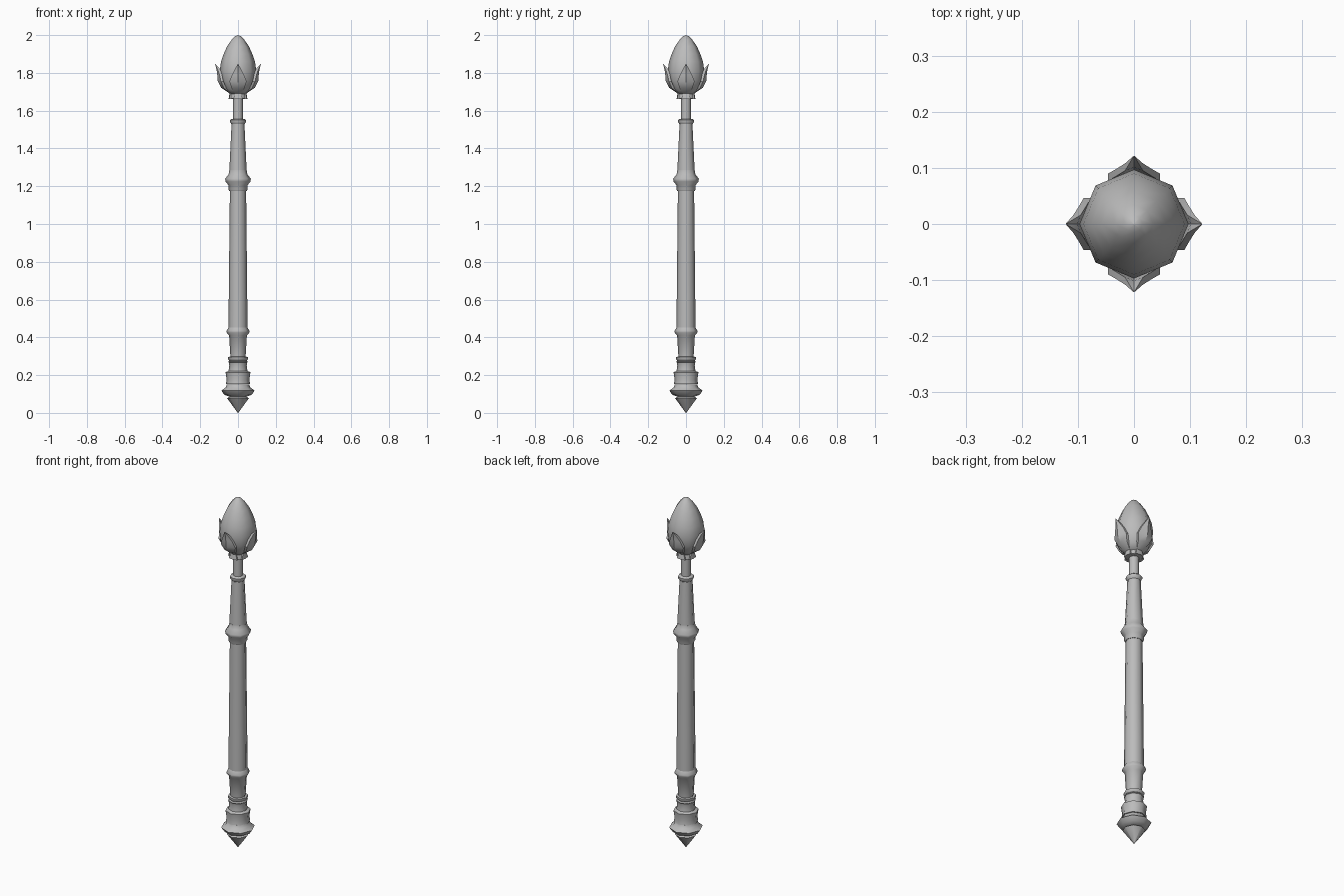
import bpy, bmesh, math

cube = bpy.data.objects.get("Cube")
if cube:
    bpy.data.objects.remove(cube)

# One plain grey for every part
grey = bpy.data.materials.new("stone grey")
grey.use_nodes = True
grey.diffuse_color = (0.5, 0.5, 0.5, 1)
grey.node_tree.nodes["Principled BSDF"].inputs["Base Color"].default_value = (0.5, 0.5, 0.5, 1)

SIDES = 8


def finish(name, bm, angle=50):
    bmesh.ops.remove_doubles(bm, verts=bm.verts, dist=0.0002)
    bmesh.ops.recalc_face_normals(bm, faces=bm.faces)
    mesh = bpy.data.meshes.new(name)
    bm.to_mesh(mesh)
    bm.free()
    mesh.materials.append(grey)
    obj = bpy.data.objects.new(name, mesh)
    bpy.context.collection.objects.link(obj)
    bpy.ops.object.select_all(action='DESELECT')
    obj.select_set(True)
    bpy.context.view_layer.objects.active = obj
    bpy.ops.object.shade_smooth_by_angle(angle=math.radians(angle))
    return obj


def turned(name, profile):
    """Turn a (radius, height) profile around the upright axis."""
    bm = bmesh.new()
    points = [(0, profile[0][1])] + profile + [(0, profile[-1][1])]
    rings = [[bm.verts.new((r * math.cos(math.tau * i / SIDES),
                            r * math.sin(math.tau * i / SIDES), z))
              for i in range(SIDES)] for r, z in points]
    for low, high in zip(rings, rings[1:]):
        for i in range(SIDES):
            j = (i + 1) % SIDES
            bm.faces.new((low[i], low[j], high[j], high[i]))
    return finish(name, bm)


# Foot and handle
turned("foot_spike", [(0.001, 0), (0.058, 0.078), (0.04, 0.088)])
turned("foot_flare", [(0.04, 0.085), (0.072, 0.095), (0.088, 0.118), (0.065, 0.135), (0.06, 0.15)])
turned("foot_bell", [(0.064, 0.152), (0.06, 0.175), (0.066, 0.215), (0.05, 0.222),
                     (0.046, 0.25), (0.05, 0.268)])
turned("foot_collar", [(0.044, 0.265), (0.052, 0.272), (0.046, 0.278), (0.052, 0.284),
                       (0.052, 0.296), (0.04, 0.298)])
turned("lower_grip", [(0.04, 0.295), (0.047, 0.41), (0.06, 0.425), (0.06, 0.435), (0.049, 0.455)])

# Shaft and its mouldings
turned("shaft", [(0.05, 0.45), (0.049, 0.6), (0.043, 1.175)])
turned("middle_collar", [(0.046, 1.175), (0.05, 1.183), (0.05, 1.205), (0.066, 1.225),
                         (0.068, 1.24), (0.05, 1.262), (0.046, 1.285)])
turned("upper_shaft", [(0.046, 1.28), (0.034, 1.53)])
turned("upper_ring", [(0.034, 1.528), (0.042, 1.54), (0.042, 1.55), (0.034, 1.556)])
turned("neck", [(0.026, 1.55), (0.026, 1.67)])

# Flower head
turned("bud_flange", [(0.034, 1.662), (0.047, 1.664), (0.042, 1.695)])
turned("bud", [(0.04, 1.685), (0.073, 1.715), (0.091, 1.76), (0.097, 1.81), (0.09, 1.86),
               (0.076, 1.9), (0.058, 1.94), (0.034, 1.975), (0.015, 1.994), (0.001, 2.0)])

# Petal rows: height, ridge distance, edge distance, half width
ROWS = [(1.662, 0.05, 0.046, 0.025), (1.692, 0.045, 0.042, 0.016),
        (1.72, 0.088, 0.075, 0.034), (1.755, 0.107, 0.09, 0.046),
        (1.79, 0.11, 0.098, 0.032), (1.82, 0.114, 0.108, 0.016), (1.847, 0.122, 0.121, 0.001)]
THICK = 0.013

for k, side in enumerate(("left", "back", "right", "front")):
    bm = bmesh.new()
    a = k * math.pi / 2
    loops = []
    for z, ridge, edge, half in ROWS:
        t = min(THICK, half)
        section = [(edge, -half), (ridge, 0), (edge, half),
                   (edge - t, half), (ridge - t, 0), (edge - t, -half)]
        loops.append([bm.verts.new((r * math.cos(a) - w * math.sin(a),
                                    r * math.sin(a) + w * math.cos(a), z)) for r, w in section])
    for low, high in zip(loops, loops[1:]):
        for i in range(6):
            j = (i + 1) % 6
            bm.faces.new((low[i], low[j], high[j], high[i]))
    bm.faces.new(loops[0])
    bm.faces.new(loops[-1])
    finish(side + "_petal", bm, 35)
